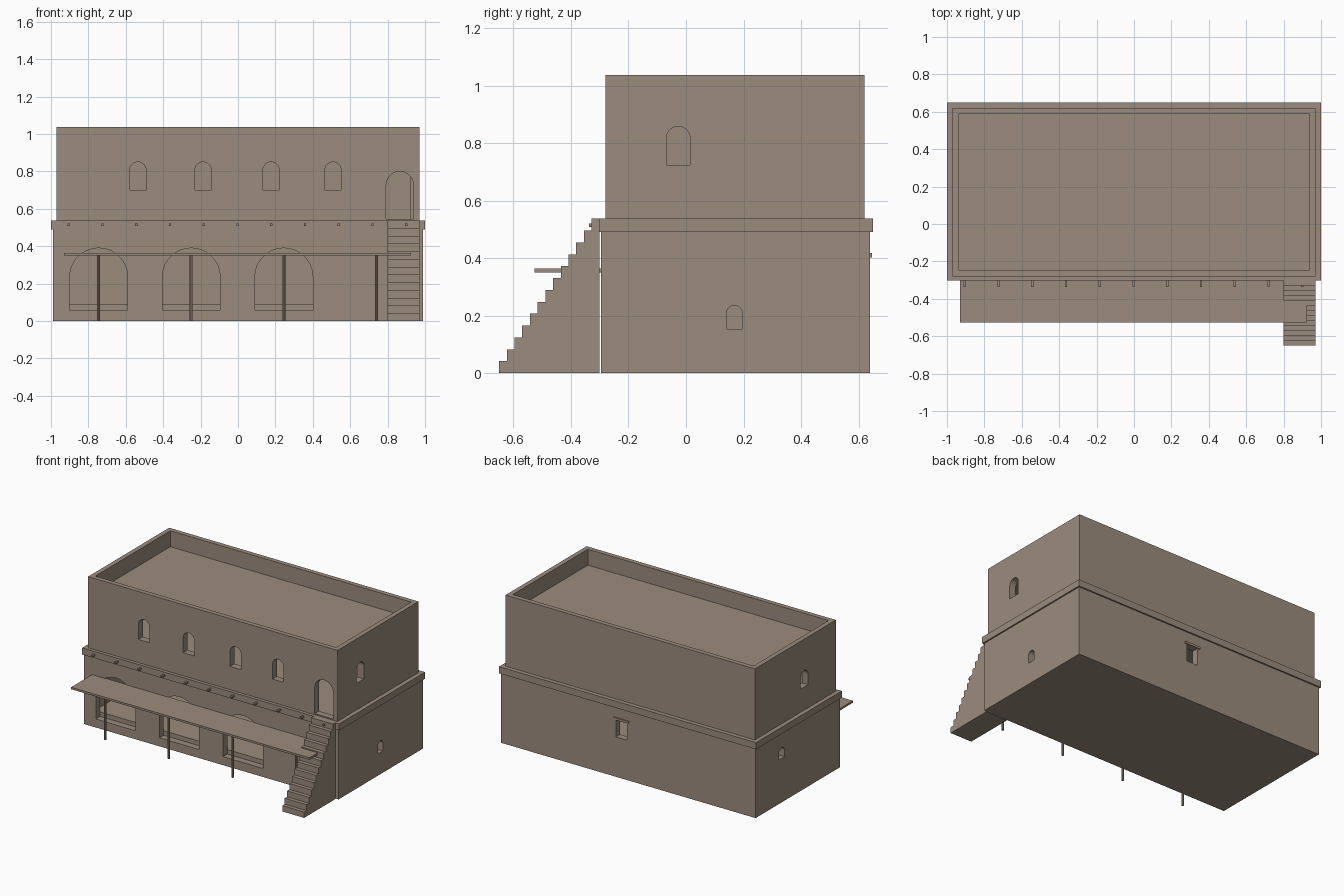
import bpy, bmesh, math

cube = bpy.data.objects.get("Cube")
if cube:
    bpy.data.objects.remove(cube, do_unlink=True)

clay = bpy.data.materials.new("clay")
clay.use_nodes = True
colour = (0.33, 0.262, 0.207, 1)
clay.diffuse_color = colour
clay.node_tree.nodes["Principled BSDF"].inputs["Base Color"].default_value = colour


def finish(name, bm):
    bmesh.ops.recalc_face_normals(bm, faces=bm.faces)
    mesh = bpy.data.meshes.new(name)
    bm.to_mesh(mesh)
    bm.free()
    mesh.materials.append(clay)
    obj = bpy.data.objects.new(name, mesh)
    bpy.context.collection.objects.link(obj)
    return obj


def prism(name, points, offset):
    """Extrude a flat outline along the offset vector."""
    bm = bmesh.new()
    face = bm.faces.new([bm.verts.new(p) for p in points])
    top = bmesh.ops.extrude_face_region(bm, geom=[face])
    verts = [v for v in top["geom"] if isinstance(v, bmesh.types.BMVert)]
    bmesh.ops.translate(bm, verts=verts, vec=offset)
    return finish(name, bm)


def box(name, x, y, z):
    outline = [(x[0], y[0], z[0]), (x[1], y[0], z[0]),
               (x[1], y[1], z[0]), (x[0], y[1], z[0])]
    return prism(name, outline, (0, 0, z[1] - z[0]))


def opening(wall, axis, centre, width, bottom, top, arched=True):
    """Cut a doorway or window through one wall; axis is the cut direction."""
    r = width / 2
    outline = [(centre - r, bottom), (centre + r, bottom)]
    if arched:
        steps = 14
        outline += [(centre + r * math.cos(math.pi * i / steps),
                     top - r + r * math.sin(math.pi * i / steps))
                    for i in range(steps + 1)]
    else:
        outline += [(centre + r, top), (centre - r, top)]
    corners = [v.co for v in wall.data.vertices]
    k = 1 if axis == "y" else 0
    start = min(c[k] for c in corners) - 0.01
    depth = max(c[k] for c in corners) + 0.01 - start
    if axis == "y":
        cutter = prism("cutter", [(a, start, b) for a, b in outline], (0, depth, 0))
    else:
        cutter = prism("cutter", [(start, a, b) for a, b in outline], (depth, 0, 0))
    cutter.hide_render = True
    mod = wall.modifiers.new("opening", "BOOLEAN")
    mod.operation = "DIFFERENCE"
    mod.solver = "EXACT"
    mod.object = cutter
    bpy.context.view_layer.update()
    cut = bpy.data.meshes.new_from_object(
        wall.evaluated_get(bpy.context.evaluated_depsgraph_get()))
    wall.modifiers.clear()
    wall.data = cut
    bpy.data.objects.remove(cutter, do_unlink=True)


def storey(name, half, y, z, t):
    """Four walls: full-width front and back, sides fitted between them."""
    return {
        "front": box(name + "_front_wall", (-half, half), (y[0], y[0] + t), z),
        "back": box(name + "_back_wall", (-half, half), (y[1] - t, y[1]), z),
        "left": box(name + "_left_wall", (half - t, half), (y[0] + t, y[1] - t), z),
        "right": box(name + "_right_wall", (-half, t - half), (y[0] + t, y[1] - t), z),
    }


# Ground floor
box("base_slab", (-0.99, 0.99), (-0.295, 0.64), (0, 0.047))
box("ground_floor", (-0.94, 0.94), (-0.248, 0.593), (0.047, 0.092))
lower = storey("lower", 0.99, (-0.295, 0.64), (0.047, 0.49), 0.047)
for x in (-0.745, -0.25, 0.245):
    opening(lower["front"], "y", x, 0.31, 0.06, 0.39)
opening(lower["left"], "x", 0.168, 0.056, 0.153, 0.235)
opening(lower["right"], "x", 0.35, 0.06, 0.31, 0.385)
opening(lower["back"], "y", 0.055, 0.085, 0.28, 0.402, False)
box("back_lintel", (-0.005, 0.115), (0.60, 0.647), (0.402, 0.418))

# Middle slab with projecting beam ends
box("middle_slab", (-1, 1), (-0.303, 0.65), (0.49, 0.537))
for i in range(11):
    x = -0.905 + 0.1805 * i
    box("beam_end", (x - 0.006, x + 0.006), (-0.337, -0.29), (0.508, 0.52))

# Upper floor
upper = storey("upper", 0.97, (-0.28, 0.62), (0.537, 0.88), 0.048)
for x in (-0.535, -0.187, 0.177, 0.508):
    opening(upper["front"], "y", x, 0.087, 0.70, 0.85)
opening(upper["front"], "y", 0.865, 0.145, 0.545, 0.80)
opening(upper["left"], "x", -0.027, 0.082, 0.724, 0.858)
opening(upper["right"], "x", 0.07, 0.085, 0.70, 0.815)

# Roof and parapet
box("roof_slab", (-0.97, 0.97), (-0.28, 0.62), (0.88, 0.925))
storey("parapet", 0.97, (-0.28, 0.62), (0.925, 1.037), 0.033)

# Awning on posts
box("awning", (-0.93, 0.925), (-0.527, -0.29), (0.35, 0.364))
for x in (-0.745, -0.25, 0.245, 0.74):
    post = [(x + 0.008 * math.cos(math.tau * i / 8),
             -0.41 + 0.008 * math.sin(math.tau * i / 8), 0) for i in range(8)]
    prism("awning_post", post, (0, 0, 0.352))

# Solid outside staircase
count, rise, run = 13, 0.537 / 13, 0.0268
profile = [(0.80, -0.65, 0)]
for i in range(count):
    profile.append((0.80, -0.65 + i * run, (i + 1) * rise))
    profile.append((0.80, -0.65 + (i + 1) * run, (i + 1) * rise))
profile[-1] = (0.80, -0.30, 0.537)
profile.append((0.80, -0.30, 0))
prism("staircase", profile, (0.17, 0, 0))
